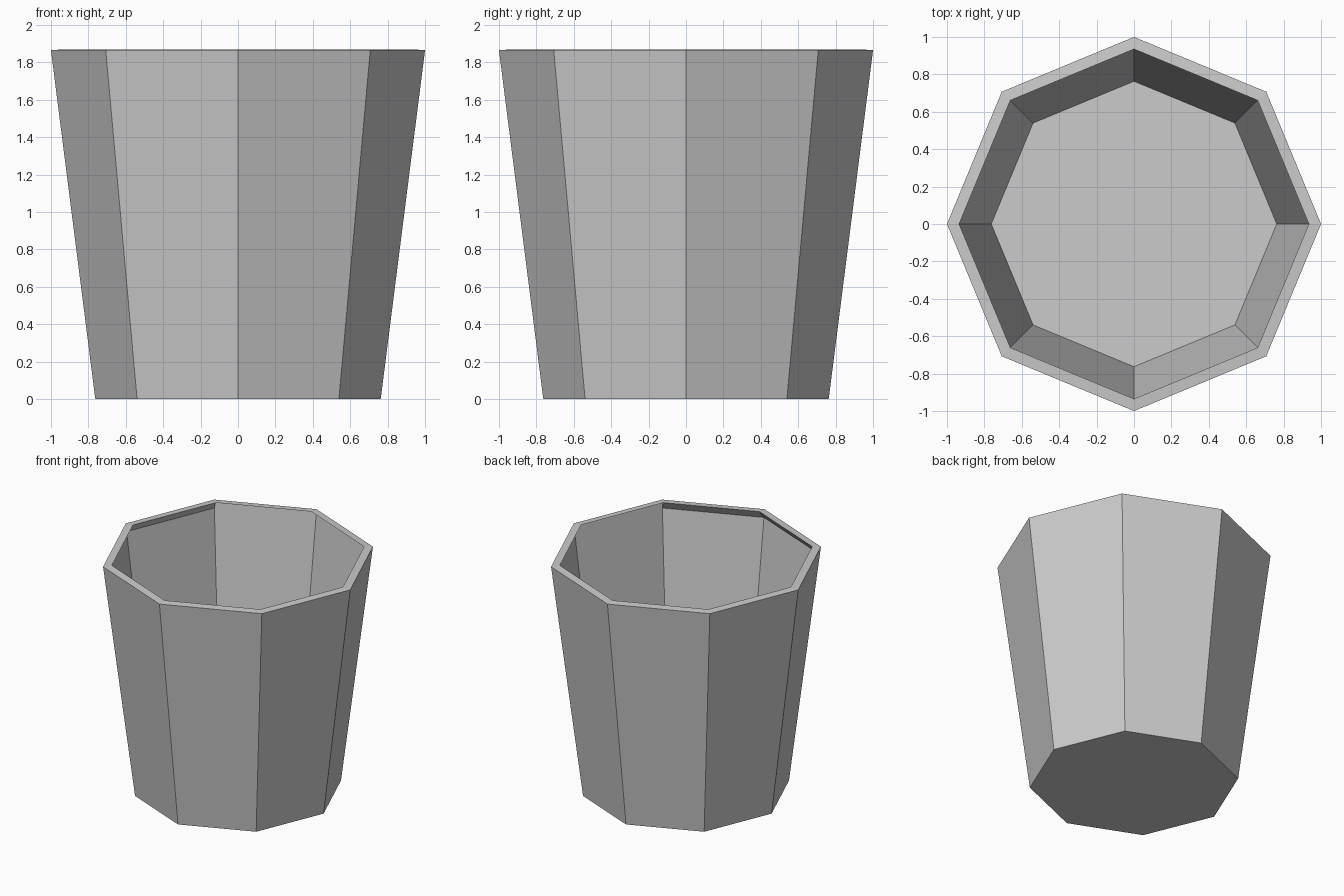
import bpy, bmesh
from math import cos, sin, pi

if "Cube" in bpy.data.objects:
    bpy.data.objects.remove(bpy.data.objects["Cube"])

SIDES = 8
bm = bmesh.new()


def ring(r, z):
    return [bm.verts.new((r * cos(2 * pi * i / SIDES), r * sin(2 * pi * i / SIDES), z))
            for i in range(SIDES)]


def bridge(a, b, sides=range(SIDES)):
    for i in sides:
        j = (i + 1) % SIDES
        bm.faces.new((a[i], a[j], b[j], b[i]))


# Thin tapered wall with a closed base
base = ring(0.763, 0.0)
top = ring(1.0, 1.865)
bm.faces.new(base[::-1])
bridge(base, top)

# Flat rim turned inwards
rim = ring(0.935, 1.87)
bridge(top, rim)

# Sloped underside of the rim, on the half where it is seen
under = ring(0.991, 1.802)
bridge(rim, under, range(3, 7))
bmesh.ops.delete(bm, geom=[v for v in bm.verts if not v.link_faces], context='VERTS')

mesh = bpy.data.meshes.new("cup")
bm.to_mesh(mesh)
bm.free()
bpy.context.collection.objects.link(bpy.data.objects.new("cup", mesh))
